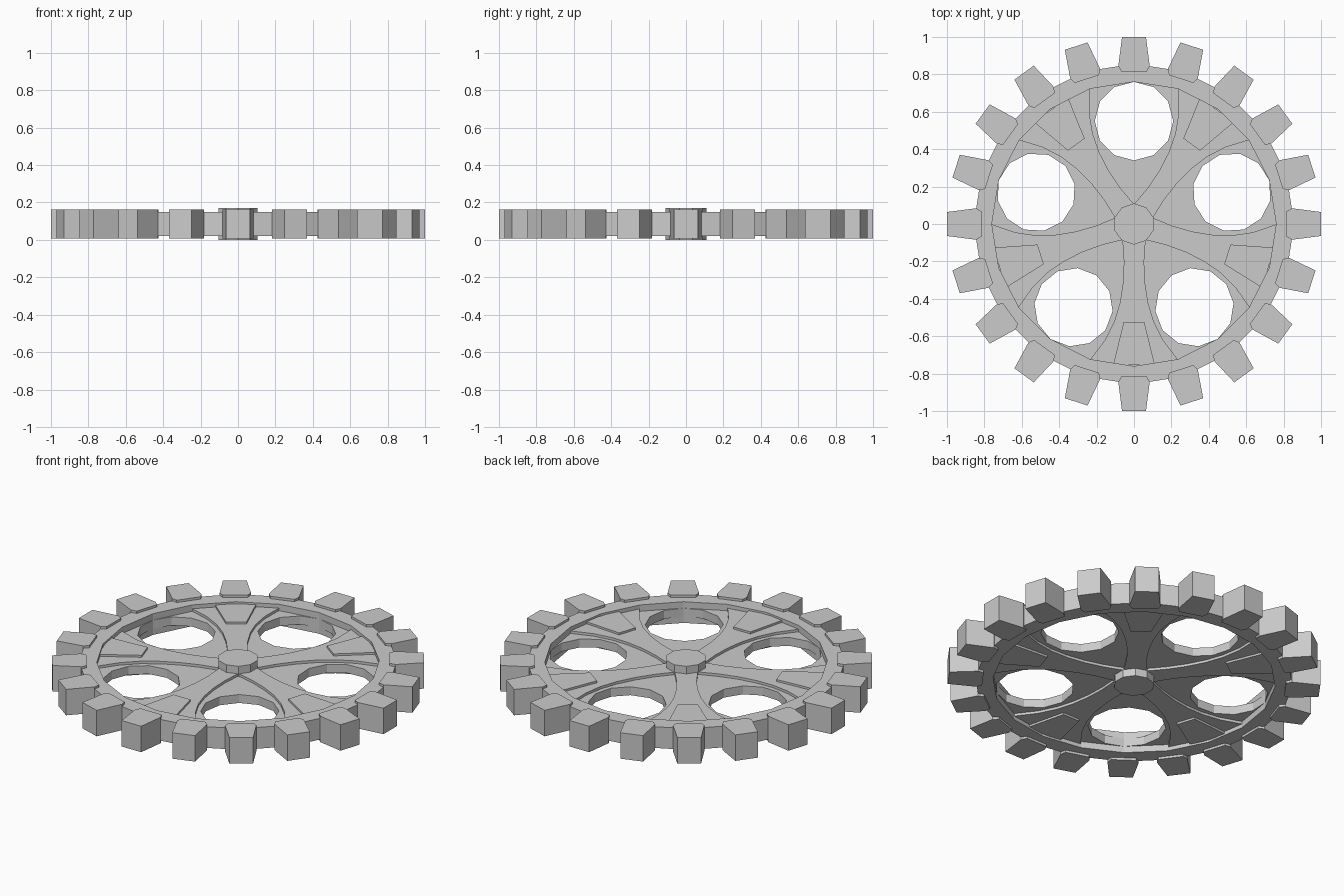
import bpy, bmesh
from math import sin, cos, pi, radians

if "Cube" in bpy.data.objects:
    bpy.data.objects.remove(bpy.data.objects["Cube"])

MID = 0.085  # mid-plane height; everything is symmetric about it


def ngon(n, r, start=0.0, cx=0.0, cy=0.0):
    return [(cx + r * cos(start + 2 * pi * i / n), cy + r * sin(start + 2 * pi * i / n)) for i in range(n)]


def turn(pts, a):
    return [(x * cos(a) - y * sin(a), x * sin(a) + y * cos(a)) for x, y in pts]


def prism(bm, pts, half):
    lo = [bm.verts.new((x, y, MID - half)) for x, y in pts]
    hi = [bm.verts.new((x, y, MID + half)) for x, y in pts]
    bm.faces.new(lo[::-1])
    bm.faces.new(hi)
    for i in range(len(pts)):
        j = (i + 1) % len(pts)
        bm.faces.new((lo[i], lo[j], hi[j], hi[i]))


def finish(name, bm):
    bmesh.ops.recalc_face_normals(bm, faces=bm.faces[:])
    me = bpy.data.meshes.new(name)
    bm.to_mesh(me)
    bm.free()
    ob = bpy.data.objects.new(name, me)
    bpy.context.collection.objects.link(ob)
    return ob


def prisms(name, outlines, half):
    bm = bmesh.new()
    for pts in outlines:
        prism(bm, pts, half)
    return finish(name, bm)


def mirrored(side):
    # closed outline along +x from its lower side, reflected in y
    return [(x, -y) for x, y in side] + [(x, y) for x, y in reversed(side)]


spoke_angles = [radians(270 + 72 * k) for k in range(5)]
hole_angles = [radians(90 + 72 * k) for k in range(5)]

# rim ring
bm = bmesh.new()
inner, outer = ngon(20, 0.76), ngon(20, 0.857)
loops = [[bm.verts.new((x, y, z)) for x, y in pts] for pts, z in
         ((inner, MID - 0.063), (outer, MID - 0.063), (outer, MID + 0.063), (inner, MID + 0.063))]
for k in range(4):
    a, b = loops[k], loops[(k + 1) % 4]
    for i in range(20):
        j = (i + 1) % 20
        bm.faces.new((a[i], a[j], b[j], b[i]))
finish("rim", bm)

# teeth
tooth = mirrored([(0.815, 0.068), (0.845, 0.084), (1.0, 0.064)])
prisms("teeth", [turn(tooth, radians(18 * k)) for k in range(20)], 0.077)

# thin web with five round openings
web = prisms("web", [ngon(20, 0.768)], 0.025)
cutter = prisms("hole_cutter", [turn(ngon(12, 0.21, 0, 0.55), a) for a in hole_angles], 0.3)
cutter.hide_render = True
cutter.hide_viewport = False
mod = web.modifiers.new("holes", 'BOOLEAN')
mod.operation = 'DIFFERENCE'
mod.solver = 'EXACT'
mod.object = cutter
bpy.context.view_layer.objects.active = web
bpy.ops.object.modifier_apply(modifier="holes")
bpy.data.objects.remove(cutter)

# raised flared spokes
spoke = mirrored([(0.085, 0.062), (0.2, 0.054), (0.31, 0.058), (0.42, 0.075),
                  (0.52, 0.105), (0.62, 0.155), (0.73, 0.238), (0.768, 0.12)])
prisms("spokes", [turn(spoke, a) for a in spoke_angles], 0.04)

# raised pads on the spokes
pad = mirrored([(0.525, 0.055), (0.755, 0.112)])
prisms("spoke_pads", [turn(pad, a) for a in spoke_angles], 0.052)

# hub
prisms("hub", [ngon(10, 0.11, pi / 2)], 0.085)
